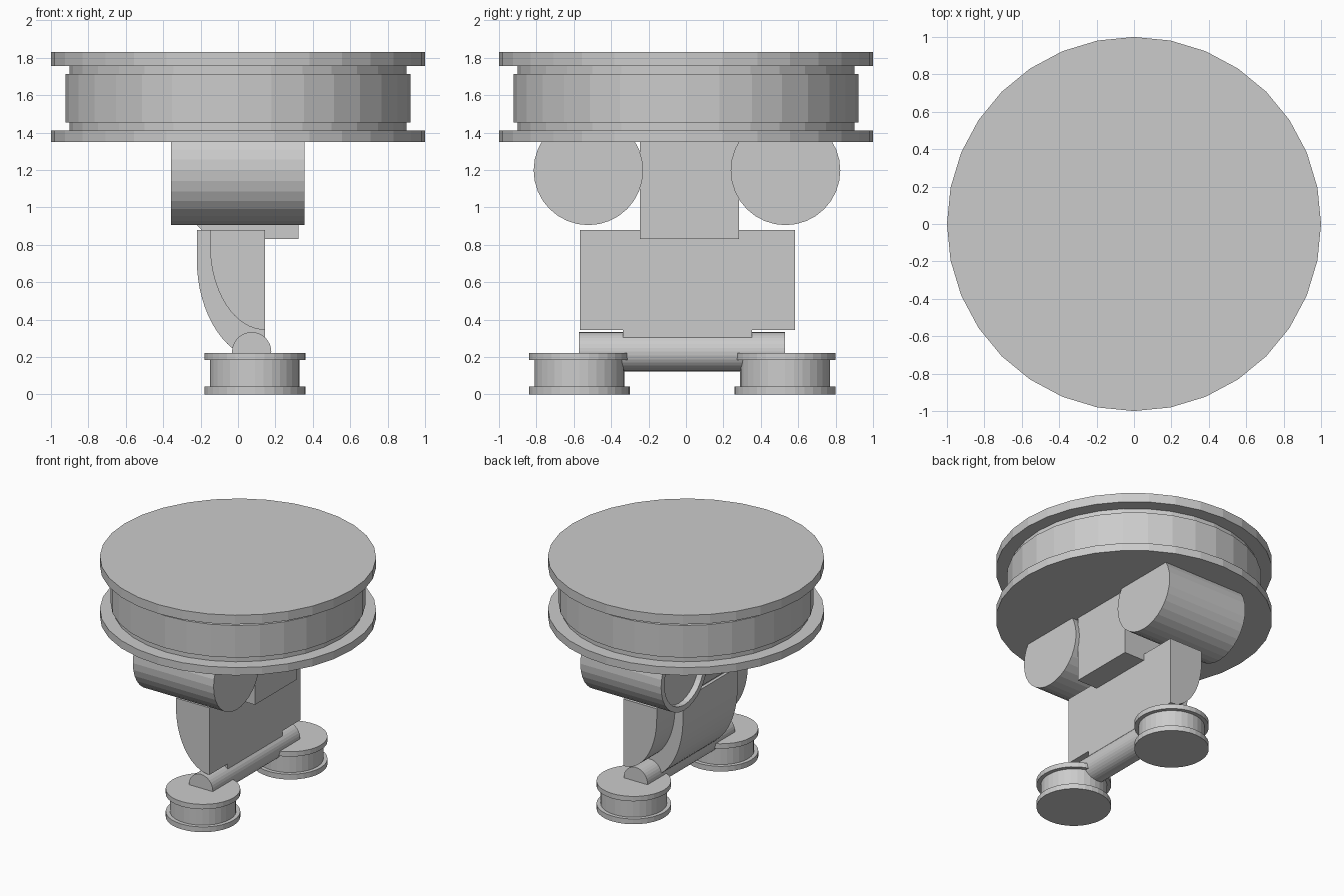
import bpy, bmesh
from math import sin, cos, pi
from mathutils import Vector, Matrix

if "Cube" in bpy.data.objects:
    bpy.data.objects.remove(bpy.data.objects["Cube"])


def finish(name, bm):
    bmesh.ops.remove_doubles(bm, verts=bm.verts, dist=1e-5)
    bmesh.ops.recalc_face_normals(bm, faces=bm.faces)
    me = bpy.data.meshes.new(name)
    bm.to_mesh(me)
    bm.free()
    ob = bpy.data.objects.new(name, me)
    bpy.context.collection.objects.link(ob)
    return ob


def lathe(name, profile, origin, axis='Z', n=32):
    """Spin (radius, height) points about an axis; both ends are capped."""
    bm = bmesh.new()
    rings = [[bm.verts.new((r * cos(2 * pi * i / n), r * sin(2 * pi * i / n), h))
              for i in range(n)] for r, h in profile]
    for a, b in zip(rings, rings[1:]):
        for i in range(n):
            j = (i + 1) % n
            bm.faces.new((a[i], a[j], b[j], b[i]))
    bm.faces.new(rings[0])
    bm.faces.new(rings[-1])
    turn = {'Z': Matrix(), 'X': Matrix.Rotation(pi / 2, 4, 'Y'),
            'Y': Matrix.Rotation(-pi / 2, 4, 'X')}[axis]
    bm.transform(Matrix.Translation(origin) @ turn)
    return finish(name, bm)


def extrude_y(name, outline, y0, y1):
    """Extrude an (x, z) outline along y."""
    bm = bmesh.new()
    f = bm.faces.new([bm.verts.new((x, y0, z)) for x, z in outline])
    g = bmesh.ops.extrude_face_region(bm, geom=[f])['geom']
    bmesh.ops.translate(bm, vec=Vector((0, y1 - y0, 0)),
                        verts=[v for v in g if isinstance(v, bmesh.types.BMVert)])
    return finish(name, bm)


def curved_outline(cz, rx, rz, x1=0.145, top=0.88, n=16):
    """Flat front, flat top and an elliptical back sweeping under."""
    arc = [(x1 - rx * cos(pi / 2 * i / n), cz - rz * sin(pi / 2 * i / n))
           for i in range(n + 1)]
    return [(x1, top), (x1 - rx, top)] + arc


# large top drum with two flanges
lathe("top_drum", [(1, 1.35), (1, 1.412), (0.9, 1.412), (0.9, 1.455), (0.922, 1.455),
                   (0.922, 1.712), (0.9, 1.712), (0.9, 1.757), (1, 1.757), (1, 1.83)],
      (0, 0, 0))

for side, wy, my in (("front", -0.57, -0.522), ("back", 0.53, 0.532)):
    # small flanged foot drums
    lathe(side + "_foot_drum", [(0.27, 0), (0.27, 0.042), (0.24, 0.042), (0.24, 0.183),
                                (0.27, 0.183), (0.27, 0.222)], (0.09, wy, 0))
    # horizontal cylinders under the top drum, recessed at the left end
    lathe(side + "_cylinder", [(0.25, -0.31), (0.25, -0.358), (0.293, -0.358),
                               (0.293, 0.355)], (0, my, 1.198), 'X')

# cross axle between the feet
lathe("axle", [(0.105, -0.572), (0.105, 0.53)], (0.073, 0, 0.228), 'Y')

# curved body with a raised middle band
extrude_y("body", curved_outline(0.80, 0.295, 0.455), -0.567, 0.583)
extrude_y("body_band", curved_outline(0.72, 0.365, 0.54), -0.337, 0.353)

# neck block joining body and drum
extrude_y("neck", [(0.323, 0.83), (0.323, 1.36), (-0.32, 1.36), (-0.32, 1.05),
                   (-0.225, 0.91), (-0.195, 0.88), (-0.1, 0.83)], -0.247, 0.283)
